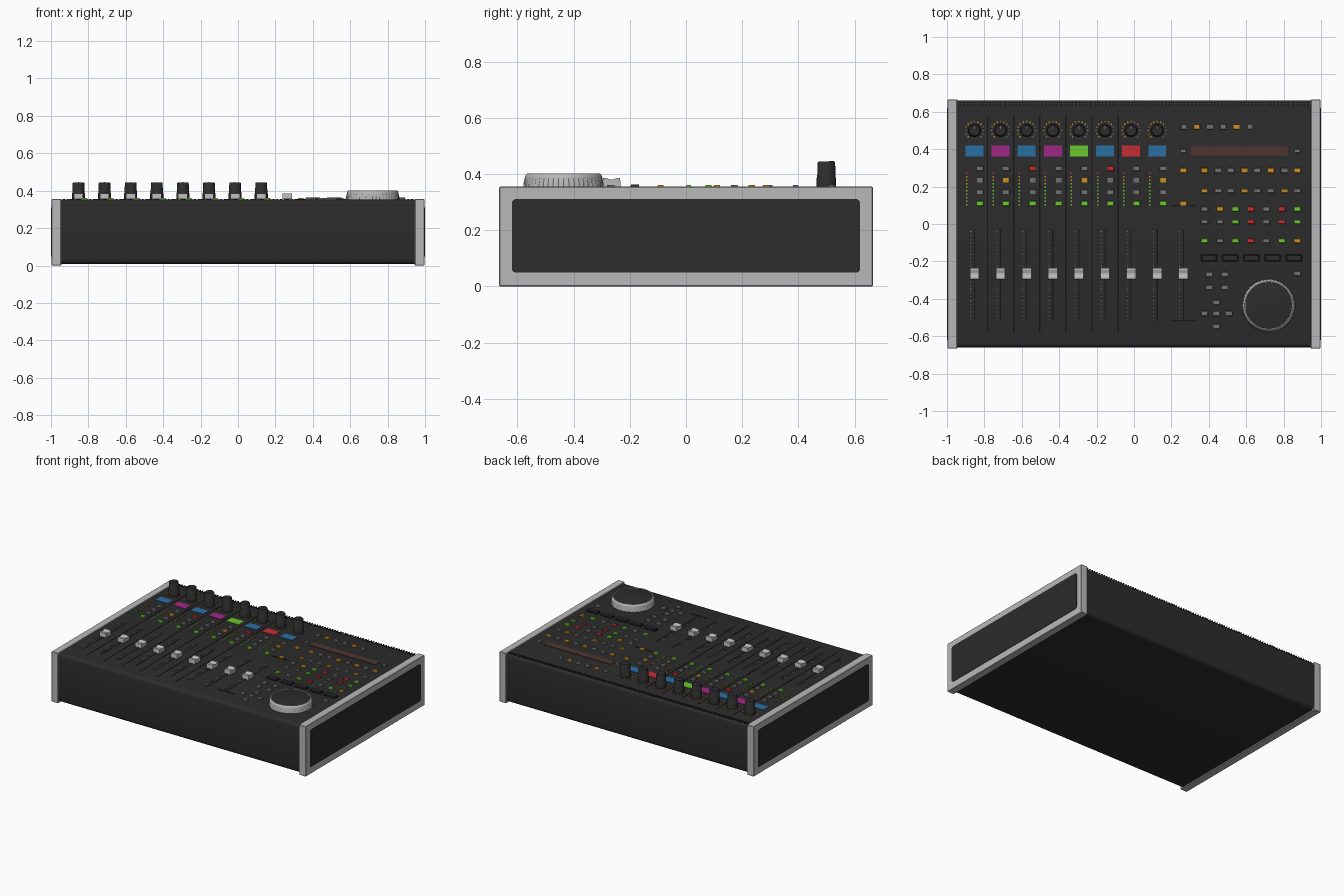
import bpy, bmesh, math
from mathutils import Matrix, Vector

if "Cube" in bpy.data.objects:
    bpy.data.objects.remove(bpy.data.objects["Cube"])

COLOURS = {
    "charcoal": (0.025, 0.025, 0.025), "black": (0.008, 0.008, 0.008),
    "silver": (0.48, 0.485, 0.48), "grey": (0.17, 0.17, 0.17),
    "blue": (0.023, 0.16, 0.36), "magenta": (0.36, 0.021, 0.24),
    "green": (0.15, 0.58, 0.026), "red": (0.58, 0.026, 0.034),
    "orange": (0.60, 0.27, 0.014), "brown": (0.08, 0.036, 0.028),
}
MATS = {}
for name, rgb in COLOURS.items():
    MATS[name] = bpy.data.materials.new(name)
    MATS[name].diffuse_color = (*rgb, 1)
KEY = dict(g="grey", o="orange", r="red", n="green", b="blue", m="magenta")
TOP = 0.352
groups = {}


def finish(bm, name, colour, smooth=False):
    """Turn a bmesh into a named, coloured object."""
    bmesh.ops.recalc_face_normals(bm, faces=bm.faces[:])
    me = bpy.data.meshes.new(name)
    bm.to_mesh(me)
    bm.free()
    ob = bpy.data.objects.new(name, me)
    bpy.context.collection.objects.link(ob)
    me.materials.append(MATS[colour])
    if smooth:
        bpy.context.view_layer.objects.active = ob
        ob.select_set(True)
        bpy.ops.object.shade_smooth_by_angle(angle=math.radians(35))
        ob.select_set(False)
    return ob


def pad(part, colour, x, y, w, d, h=0.008, taper=0.0, base=TOP - 0.002):
    """Add a tapered block standing on the deck to a part group."""
    bm = groups.setdefault((part, colour), bmesh.new())
    lo, hi = [], []
    for sx, sy in ((-1, -1), (1, -1), (1, 1), (-1, 1)):
        lo.append(bm.verts.new((x + sx * w / 2, y + sy * d / 2, base)))
        hi.append(bm.verts.new((x + sx * (w / 2 - taper), y + sy * (d / 2 - taper), TOP + h)))
    bm.faces.new(hi)
    bm.faces.new(lo[::-1])
    for i in range(4):
        j = (i + 1) % 4
        bm.faces.new((lo[i], lo[j], hi[j], hi[i]))


def button(colour, x, y, w=0.036, d=0.026):
    pad("buttons_" + colour, colour, x, y, w, d, 0.008, 0.002)


def lathe(name, colour, profile, x, y, n=32, ridge=0.0):
    """Revolve (radius, height) points; ridge gives a knurled rim."""
    bm = bmesh.new()
    rings = []
    for r, z in profile:
        rings.append([bm.verts.new((
            x + (r - ridge * (i % 2)) * math.cos(2 * math.pi * i / n),
            y + (r - ridge * (i % 2)) * math.sin(2 * math.pi * i / n), z)) for i in range(n)])
    for a, b in zip(rings, rings[1:]):
        for i in range(n):
            j = (i + 1) % n
            bm.faces.new((a[i], a[j], b[j], b[i]))
    bm.faces.new(rings[-1])
    bm.faces.new(rings[0][::-1])
    return finish(bm, name, colour, True)


def block(name, colour, centre, size, bevel=0.0, axis=None, segments=4):
    """Box with rounded edges, optionally only those parallel to one axis."""
    bm = bmesh.new()
    bmesh.ops.create_cube(bm, size=1, matrix=Matrix.Translation(centre) @ Matrix.Diagonal((*size, 1)))
    if bevel:
        edges = [e for e in bm.edges if axis is None or
                 abs((e.verts[0].co - e.verts[1].co).normalized()[axis]) > 0.9]
        bmesh.ops.bevel(bm, geom=edges, offset=bevel, segments=segments, profile=0.5, affect='EDGES')
    return finish(bm, name, colour, True)


# Case, end cheeks and their dark inlays
block("case", "charcoal", (0, 0, (TOP + 0.008) / 2), (1.90, 1.32, TOP - 0.008), 0.025, 0)
for side, s in (("left", -1), ("right", 1)):
    block(side + "_cheek", "silver", (s * 0.971, 0, 0.1775), (0.052, 1.33, 0.355), 0.003, None, 1)
    block(side + "_inlay", "charcoal", (s * 0.9965, 0, 0.18), (0.007, 1.24, 0.262), 0.015, 0)

# Ventilation strip along the back
for row in range(3):
    for i in range(94):
        pad("vent_strip", "black", -0.93 + i * 0.02, 0.630 + row * 0.009, 0.009, 0.004, 0.003)

# Channel strips
STEP, X0 = 0.1396, -0.853
ROW1, ROW2 = "ggrggrgg", "goggoggo"
for c in range(9):
    x = X0 + c * STEP
    # Fader slot, scale marks and cap
    pad("fader_slots", "black", x, -0.275, 0.006, 0.49, 0.001)
    for i in range(24):
        pad("fader_scales", "grey", x - 0.020, -0.04 - i * 0.0205, 0.006, 0.003, 0.002)
    bm = bmesh.new()
    outline = [(-0.033, 0.004), (0.033, 0.004), (0.030, 0.033), (0.018, 0.033),
               (0.004, 0.028), (-0.004, 0.028), (-0.018, 0.033), (-0.030, 0.033)]
    face = bm.faces.new([bm.verts.new((x - 0.025, -0.265 + y, TOP + z)) for y, z in outline])
    ext = bmesh.ops.extrude_face_region(bm, geom=[face])
    bmesh.ops.translate(bm, vec=Vector((0.05, 0, 0)),
                        verts=[v for v in ext["geom"] if isinstance(v, bmesh.types.BMVert)])
    finish(bm, f"fader_cap_{c + 1}", "silver")
    pad("fader_stems", "black", x, -0.265, 0.02, 0.03, 0.006)
    if c == 8:
        continue
    # Rotary knob with pointer and ring of lights
    lathe(f"knob_{c + 1}", "charcoal",
          [(0.035, TOP - 0.002), (0.035, 0.385), (0.033, 0.388), (0.031, 0.441), (0.028, 0.445)], x, 0.5)
    pad("knob_pointers", "grey", x, 0.518, 0.004, 0.018, 0.0945, 0, 0.444)
    for i in range(13):
        a = math.radians(225 - i * 22.5)
        pad("knob_lights", "orange" if i < 9 else "grey",
            x + 0.048 * math.cos(a), 0.5 + 0.048 * math.sin(a), 0.007, 0.007, 0.003)
    # Colour display
    tint = KEY["bmbmnbrb"[c]]
    pad("channel_display_" + tint, tint, x, 0.39, 0.096, 0.06, 0.003)
    # Channel buttons
    bx = x + 0.030
    for y, k in ((0.297, ROW1[c]), (0.234, ROW2[c]), (0.172, "g"), (0.110, "n")):
        button(KEY[k], bx, y)
    # Level meter
    for i in range(10):
        tone = "red" if i == 9 else "orange" if i > 6 else "green"
        pad("meter_" + tone, tone, x - 0.040, 0.104 + i * 0.0185, 0.008, 0.008, 0.003)
    # Divider groove
    if c < 6:
        pad("dividers", "black", x + 0.070, 0, 0.007, 1.16, 0.001)

# Main fader end lines and its two buttons
for y in (0.10, -0.515):
    pad("main_fader_lines", "black", 0.265, y, 0.13, 0.005, 0.002)
button("orange", 0.265, 0.110)
button("orange", 0.265, 0.286)

# Top right button row, wide display and its side buttons
for i, k in enumerate("goggog"):
    button(KEY[k], 0.265 + i * 0.0707, 0.518, 0.028 if i in (0, 5) else 0.034)
pad("wide_display", "brown", 0.562, 0.39, 0.52, 0.05, 0.003)
for x in (0.265, 0.875):
    button("grey", x, 0.39, 0.03, 0.022)

# Control section button rows
for y, keys, depth in ((0.286, "oggogogo", 0.026), (0.176, "oggoggog", 0.020),
                       (0.080, "gonrgrn", 0.026), (0.010, "ggnrgrn", 0.020),
                       (-0.090, "ngnrgno", 0.024)):
    for i, k in enumerate(keys):
        button(KEY[k], 0.377 + i * 0.498 / (len(keys) - 1), y, 0.036, depth)

# Transport keys in dark surrounds
for i in range(5):
    x = 0.401 + i * 0.1135
    pad("transport_surrounds", "black", x, -0.182, 0.092, 0.044, 0.002)
    pad("transport_keys", "charcoal", x, -0.182, 0.080, 0.032, 0.011, 0.002)

# Navigation and zoom buttons
for x, y in ((0.875, -0.265), (0.40, -0.27), (0.483, -0.27), (0.40, -0.34), (0.483, -0.34),
             (0.442, -0.42), (0.377, -0.479), (0.442, -0.479), (0.509, -0.479), (0.442, -0.548)):
    button("grey", x, y)

# Jog wheel
JX, JY = 0.72, -0.436
lathe("jog_wheel_skirt", "silver", [(0.143, TOP - 0.002), (0.143, 0.364), (0.138, 0.386)], JX, JY, 96, 0.003)
lathe("jog_wheel_ring", "silver", [(0.138, 0.36), (0.138, 0.386), (0.135, 0.397), (0.129, 0.402),
                                   (0.125, 0.401), (0.123, 0.396)], JX, JY, 64)
lathe("jog_wheel_top", "charcoal", [(0.124, 0.394), (0.124, 0.398), (0.121, 0.399)], JX, JY, 64)

# Build the grouped small parts
for (part, colour), bm in groups.items():
    suffix = "" if part.endswith(colour) else "_" + colour
    finish(bm, part + suffix, colour)

for m in bpy.data.materials:
    if m.users and not m.is_grease_pencil:
        m.use_nodes = True
        m.node_tree.nodes["Principled BSDF"].inputs["Base Color"].default_value = m.diffuse_color
